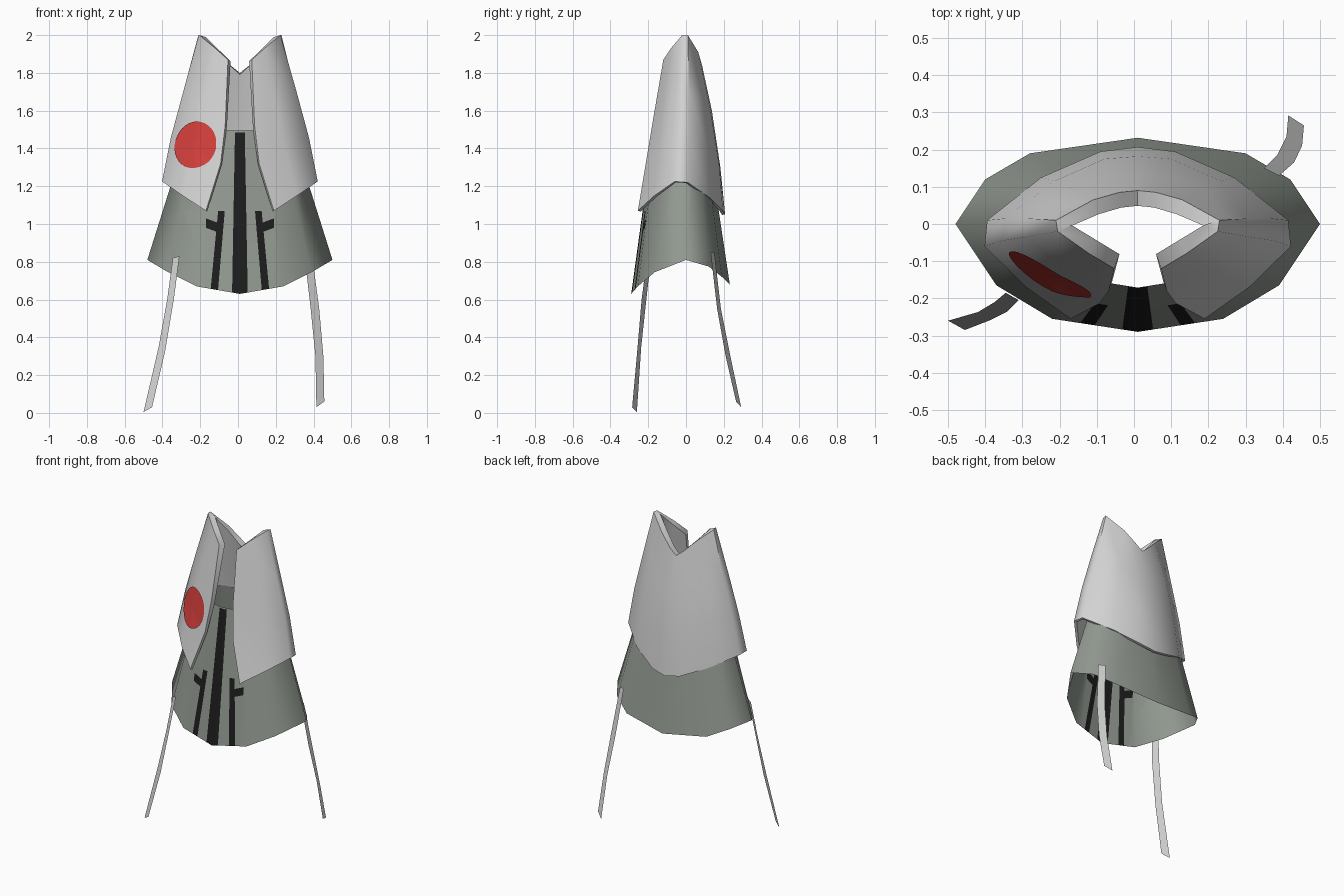
import bpy, bmesh, math
from mathutils import Vector

if "Cube" in bpy.data.objects:
    bpy.data.objects.remove(bpy.data.objects["Cube"])

CX = 0.01  # symmetry plane of the garment


def material(name, rgb):
    m = bpy.data.materials.new(name)
    m.diffuse_color = (*rgb, 1)
    m.use_nodes = True
    m.node_tree.nodes["Principled BSDF"].inputs["Base Color"].default_value = m.diffuse_color
    return m


WHITE = material("off_white", (0.66, 0.66, 0.66))
GREY = material("green_grey", (0.29, 0.325, 0.285))
BLACK = material("black", (0.012, 0.012, 0.012))
RED = material("red", (0.66, 0.05, 0.045))


def make(name, bm, mats, angle):
    me = bpy.data.meshes.new(name)
    bm.to_mesh(me)
    bm.free()
    ob = bpy.data.objects.new(name, me)
    bpy.context.collection.objects.link(ob)
    for m in mats:
        me.materials.append(m)
    bpy.ops.object.select_all(action='DESELECT')
    ob.select_set(True)
    bpy.context.view_layer.objects.active = ob
    bpy.ops.object.shade_smooth_by_angle(angle=math.radians(angle))
    return ob


def loft(bm, rows, closed=False):
    grid = [[bm.verts.new(p) for p in row] for row in rows]
    for a, b in zip(grid, grid[1:]):
        n = len(a)
        for i in range(n if closed else n - 1):
            j = (i + 1) % n
            bm.faces.new((a[i], a[j], b[j], b[i]))
    return grid


# Skirt: tapered twelve-sided tube with a dipping hem, open at both ends
half = [(0, -.29, .63), (.23, -.255, .67), (.38, -.165, .745), (.49, 0, .81),
        (.41, .12, .775), (.29, .19, .72), (0, .232, .68)]
hem = half + [(-x, y, z) for x, y, z in half[-2:0:-1]]
top = [(x * .56, y * (.59 if y < 0 else .47), 1.495) for x, y, z in hem]
bm = bmesh.new()
loft(bm, [[(x + CX, y, z) for x, y, z in ring] for ring in (hem, top)], closed=True)

# Painted stripes: cut the front faces along each stripe outline
stem = [(.12, .6), (.16, .6), (.115, 1.07), (.08, 1.07)]
branch = [(.1, .95), (.18, .98), (.18, 1.03), (.1, 1.0)]
stripes = [[(-.042, .6), (.042, .6), (.026, 1.485), (-.026, 1.485)], stem, branch]
stripes += [[(-x, z) for x, z in reversed(s)] for s in (stem, branch)]


def edges(poly):
    for a, b in zip(poly, poly[1:] + poly[:1]):
        yield Vector((a[0] + CX, 0, a[1])), Vector((b[0] - a[0], 0, b[1] - a[1]))


for poly in stripes:
    for p, d in edges(poly):
        faces = [f for f in bm.faces if f.calc_center_median().y < -.12
                 and abs(f.calc_center_median().x - CX) < .21]
        geom = {g for f in faces for g in (*f.verts, *f.edges, f)}
        bmesh.ops.bisect_plane(bm, geom=list(geom), dist=1e-5, plane_co=p,
                               plane_no=Vector((-d.z, 0, d.x)))
for f in bm.faces:
    c = f.calc_center_median()
    if c.y < -.1:
        f.material_index = int(any(
            all(d.x * (c.z - p.z) - d.z * (c.x - p.x) > 0 for p, d in edges(s))
            for s in stripes))
make("skirt", bm, [GREY, BLACK], 180)

# Collar: columns from the front opening round the side ridge to the back
columns = [
    [(.063, -.12, 1.87), (.078, -.18, 1.52), (.102, -.213, 1.32), (.18, -.255, 1.07)],
    [(.13, -.08, 1.93), (.195, -.123, 1.62), (.24, -.143, 1.40), (.30, -.17, 1.148)],
    [(.215, -.02, 2.0), (.30, -.035, 1.7), (.365, -.045, 1.46), (.412, -.06, 1.225)],
    [(.22, .01, 2.0), (.295, .015, 1.7), (.357, .015, 1.46), (.405, .01, 1.22)],
    [(.12, .065, 1.91), (.18, .095, 1.65), (.225, .115, 1.40), (.26, .125, 1.14)],
    [(.05, .085, 1.84), (.07, .13, 1.6), (.09, .175, 1.32), (.10, .195, 1.07)],
    [(0, .09, 1.80), (0, .137, 1.6), (0, .182, 1.3), (0, .207, 1.05)]]
columns += [[(-x, y, z) for x, y, z in c] for c in columns[-2::-1]]
bm = bmesh.new()
loft(bm, [[(x + CX, y, z) for x, y, z in c] for c in columns])
bmesh.ops.recalc_face_normals(bm, faces=bm.faces)
bm.faces.ensure_lookup_table()
mid = max(bm.faces, key=lambda f: f.calc_center_median().y)
if mid.normal.y < 0:
    bmesh.ops.reverse_faces(bm, faces=bm.faces)
collar = make("collar", bm, [WHITE], 60)
# Wall is thick at the rim and thin at the lower edge
group = collar.vertex_groups.new(name="wall")
for v in collar.data.vertices:
    group.add([v.index], min(1, max(.4, (v.co.z - 1.0) / .8)), 'REPLACE')
solid = collar.modifiers.new("wall", 'SOLIDIFY')
solid.thickness = .042
solid.offset = -1
solid.vertex_group = "wall"
with bpy.context.temp_override(object=collar, active_object=collar):
    bpy.ops.object.modifier_apply(modifier="wall")
bpy.ops.object.shade_smooth_by_angle(angle=math.radians(60))

# Red disc: thin plate laid on the left front flap
centre = Vector((-.23, -.15, 1.42))
normal = Vector((-.49, -.84, .24)).normalized()
u = Vector((0, 0, 1)).cross(normal).normalized()
v = normal.cross(u)
bm = bmesh.new()
rings = [[centre + r * (u * math.cos(t) + v * math.sin(t))
          for t in (math.tau * i / 32 for i in range(32))]
         for r in (.002, .032, .064, .096, .126)]
grid = loft(bm, rings, closed=True)
bm.faces.new(grid[0])
bmesh.ops.recalc_face_normals(bm, faces=bm.faces)
disc = make("red_disc", bm, [RED], 60)
wrap = disc.modifiers.new("wrap", 'SHRINKWRAP')
wrap.target = collar
wrap.wrap_method = 'NEAREST_SURFACEPOINT'
wrap.wrap_mode = 'ABOVE_SURFACE'
wrap.offset = .007

# Ribbons: narrow curved strips hanging from the hem
ribbons = {
    "front_left_ribbon": (
        [(-.345, -.185, .82), (-.375, -.21, .6), (-.42, -.237, .35), (-.5, -.26, .005)],
        [(-.31, -.205, .83), (-.34, -.235, .6), (-.385, -.258, .33), (-.455, -.285, .03)]),
    "back_right_ribbon": (
        [(.35, .15, .85), (.385, .185, .55), (.41, .235, .3), (.415, .292, .03)],
        [(.39, .13, .85), (.43, .165, .55), (.452, .21, .3), (.457, .265, .06)])}
for name, rows in ribbons.items():
    bm = bmesh.new()
    loft(bm, rows)
    make(name, bm, [WHITE], 60)
